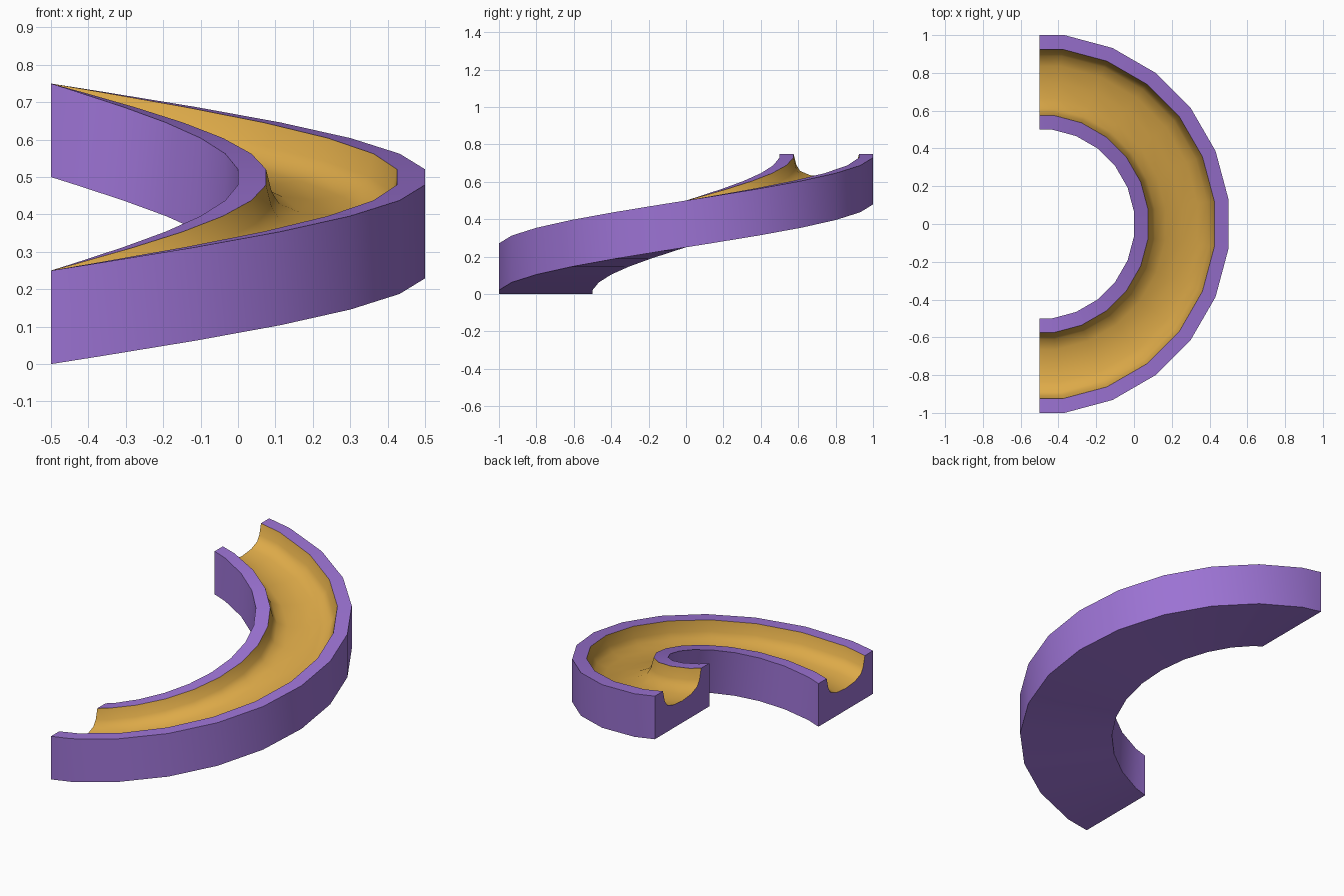
import bpy, bmesh, math

if "Cube" in bpy.data.objects:
    bpy.data.objects.remove(bpy.data.objects["Cube"])


def make_material(name, rgb):
    m = bpy.data.materials.new(name)
    m.diffuse_color = (*rgb, 1)
    m.use_nodes = True
    m.node_tree.nodes["Principled BSDF"].inputs["Base Color"].default_value = m.diffuse_color
    return m


purple = make_material("purple", (0.33, 0.17, 0.65))
orange = make_material("orange", (0.72, 0.40, 0.065))

RISE, HEIGHT = 0.5, 0.25
CX = -0.5                      # centre of the bend

# Cross-section as (radius, height): channel half is mirrored about r = 0.75
half = [(0.575, 0), (0.59, 0.06), (0.61, 0.092), (0.665, 0.115)]
channel = [(r, HEIGHT - d) for r, d in half] + [(0.75, HEIGHT - 0.123)]
channel += [(1.5 - r, HEIGHT - d) for r, d in reversed(half)]
profile = [(0.5, 0), (0.5, HEIGHT)] + channel + [(1.0, HEIGHT), (1.0, 0)]
n = len(profile)

# Stations: 15 degree facets with a half facet at each end
angles = [0] + [7.5 + 15 * k for k in range(12)] + [180]

bm = bmesh.new()
rings = []
for a in angles:
    t = math.radians(a - 90)
    # flats touch the nominal radius, so corners sit slightly outside it
    s = 1 if a in (0, 180) else 1 / math.cos(math.radians(7.5))
    rings.append([bm.verts.new((CX + r * s * math.cos(t), r * s * math.sin(t),
                                z + RISE * a / 180)) for r, z in profile])

# Skin between stations; the channel faces are orange
for r0, r1 in zip(rings, rings[1:]):
    for i in range(n):
        j = (i + 1) % n
        f = bm.faces.new((r0[i], r0[j], r1[j], r1[i]))
        f.material_index = 1 if 2 <= i < 1 + len(channel) else 0

# End caps
bm.faces.new(rings[0])
bm.faces.new(rings[-1])
bmesh.ops.recalc_face_normals(bm, faces=bm.faces)

mesh = bpy.data.meshes.new("curved_ramp_channel")
bm.to_mesh(mesh)
bm.free()
mesh.materials.append(purple)
mesh.materials.append(orange)
obj = bpy.data.objects.new("curved_ramp_channel", mesh)
bpy.context.collection.objects.link(obj)
bpy.context.view_layer.objects.active = obj
obj.select_set(True)
bpy.ops.object.shade_smooth_by_angle(angle=math.radians(40))
